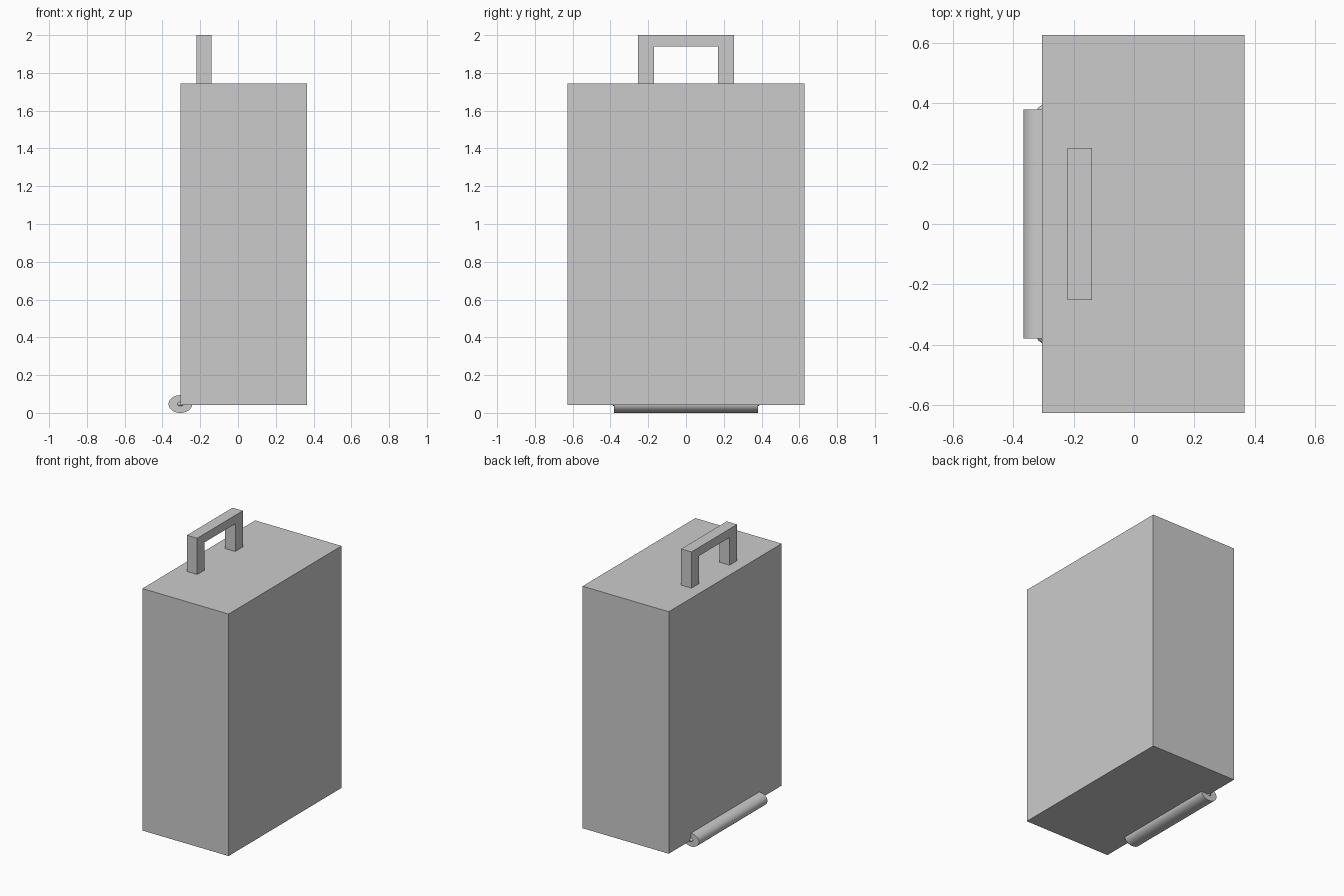
import bpy, bmesh, math

if "Cube" in bpy.data.objects:
    bpy.data.objects.remove(bpy.data.objects["Cube"])


def add_box(name, x, y, z):
    bpy.ops.mesh.primitive_cube_add(size=1, location=[(a + b) / 2 for a, b in (x, y, z)])
    ob = bpy.context.object
    ob.name = name
    ob.scale = [b - a for a, b in (x, y, z)]
    bpy.ops.object.transform_apply(location=False, rotation=False, scale=True)
    return ob


def extrude_profile(name, profile, x0, x1):
    bm = bmesh.new()
    face = bm.faces.new([bm.verts.new((x0, y, z)) for y, z in profile])
    geom = bmesh.ops.extrude_face_region(bm, geom=[face])["geom"]
    verts = [g for g in geom if isinstance(g, bmesh.types.BMVert)]
    bmesh.ops.translate(bm, verts=verts, vec=(x1 - x0, 0, 0))
    bmesh.ops.recalc_face_normals(bm, faces=bm.faces)
    mesh = bpy.data.meshes.new(name)
    bm.to_mesh(mesh)
    bm.free()
    ob = bpy.data.objects.new(name, mesh)
    bpy.context.collection.objects.link(ob)
    return ob


# Suitcase body
add_box("case_body", (-0.305, 0.366), (-0.627, 0.627), (0.043, 1.745))

# Carrying handle: square arch standing on the top
half = [(0.253, 1.745), (0.253, 2.0)]
inner = [(0.17, 1.94), (0.17, 1.745)]
arch = (half + [(-y, z) for y, z in reversed(half)]
        + [(-y, z) for y, z in reversed(inner)] + inner)
extrude_profile("carry_handle", arch, -0.22, -0.14)

# Flattened roller along the lower edge
bpy.ops.mesh.primitive_cylinder_add(vertices=32, radius=1, depth=0.76,
                                    location=(-0.305, 0, 0.047),
                                    rotation=(math.pi / 2, 0, 0))
roller = bpy.context.object
roller.name = "roller"
roller.scale = (0.0625, 0.047, 1)
bpy.ops.object.transform_apply(location=False, rotation=True, scale=True)
bpy.ops.object.shade_smooth_by_angle(angle=math.radians(30))

# Roller core, its rounded tips showing at both ends
bpy.ops.mesh.primitive_uv_sphere_add(segments=32, ring_count=16, radius=1,
                                     location=(-0.305, 0, 0.047),
                                     rotation=(math.pi / 2, 0, 0))
core = bpy.context.object
core.name = "roller_core"
core.scale = (0.0625, 0.046, 0.395)
bpy.ops.object.transform_apply(location=False, rotation=True, scale=True)
bpy.ops.object.shade_smooth_by_angle(angle=math.radians(30))
